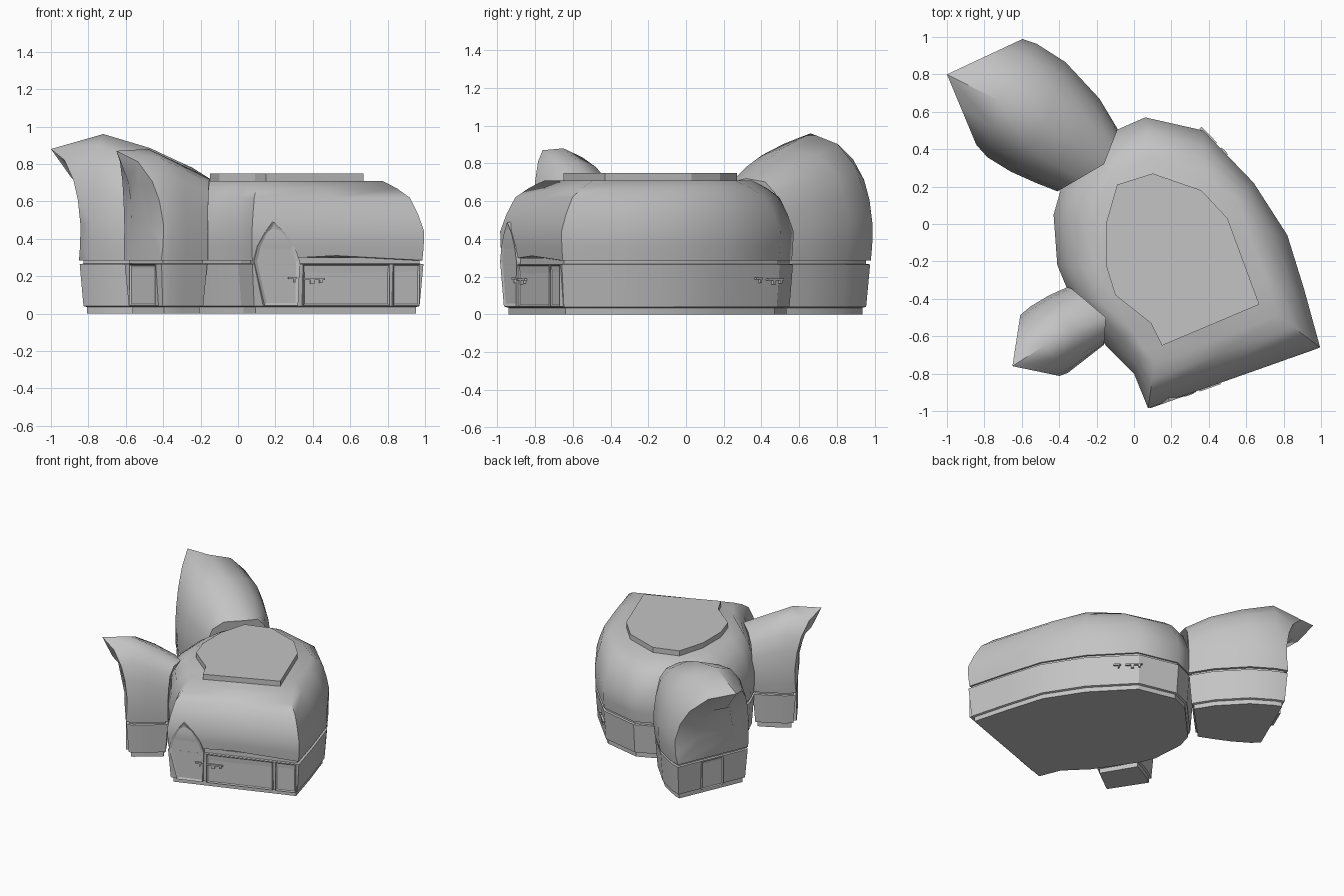
import bpy, bmesh
from math import radians
from mathutils import Vector

cube = bpy.data.objects.get("Cube")
if cube:
    bpy.data.objects.remove(cube, do_unlink=True)

grey = bpy.data.materials.new("plain_grey")
grey.use_nodes = True
colour = (0.55, 0.55, 0.55, 1)
grey.diffuse_color = colour
grey.node_tree.nodes["Principled BSDF"].inputs["Base Color"].default_value = colour


def finish(name, bm, angle=None):
    bmesh.ops.recalc_face_normals(bm, faces=bm.faces)
    mesh = bpy.data.meshes.new(name)
    bm.to_mesh(mesh)
    bm.free()
    mesh.materials.append(grey)
    ob = bpy.data.objects.new(name, mesh)
    bpy.context.collection.objects.link(ob)
    if angle:
        bpy.ops.object.select_all(action='DESELECT')
        ob.select_set(True)
        bpy.context.view_layer.objects.active = ob
        bpy.ops.object.shade_smooth_by_angle(angle=radians(angle))


def loft(name, rings, angle=None):
    """Skin a list of closed rings and cap both ends."""
    bm = bmesh.new()
    loops = [[bm.verts.new(p) for p in ring] for ring in rings]
    n = len(loops[0])
    for a, b in zip(loops, loops[1:]):
        for i in range(n):
            j = (i + 1) % n
            bm.faces.new((a[i], a[j], b[j], b[i]))
    bm.faces.new(loops[0])
    bm.faces.new(loops[-1])
    finish(name, bm, angle)


def inset(outline, d):
    """Move a counter-clockwise outline inwards by d."""
    pts = [Vector(p) for p in outline]
    out = []
    for i, p in enumerate(pts):
        a = (p - pts[i - 1]).normalized()
        b = (pts[(i + 1) % len(pts)] - p).normalized()
        na, nb = Vector((-a.y, a.x)), Vector((-b.y, b.x))
        out.append(p + (na + nb) * d / max(0.6, 1 + na.dot(nb)))
    return out


def wall(name, outline):
    """Plinth, lower wall and the shadow groove above it."""
    steps = ((0, .035), (.035, .035), (.04, .02), (.265, .003), (.267, .02), (.30, .02))
    loft(name, [[(p.x, p.y, z) for p in inset(outline, d)] for z, d in steps], 20)


def panel(name, profile, start, end, out=0.008, deep=0.03, rim=0.012):
    """Plate with a recessed field, drawn along the line start-end."""
    a, b = Vector((*start, 0)), Vector((*end, 0))
    u = (b - a).normalized()
    n = Vector((u.y, -u.x, 0))
    bm = bmesh.new()
    front = [bm.verts.new(a + u * s + n * out + Vector((0, 0, z))) for s, z in profile]
    back = [bm.verts.new(v.co - n * (out + deep)) for v in front]
    face = bm.faces.new(front)
    bm.faces.new(back[::-1])
    for i in range(len(front)):
        bm.faces.new((front[i - 1], front[i], back[i], back[i - 1]))
    bm.normal_update()
    bmesh.ops.inset_region(bm, faces=[face], thickness=rim, depth=-0.007)
    finish(name, bm)


def rect(s0, s1, z0=.042, z1=.262):
    return [(s0, z0), (s1, z0), (s1, z1), (s0, z1)]


# Main hall: widest outline and the matching rim of the flat roof
outer = [(.075, -.985), (.53, -.825), (.995, -.66), (.91, -.35), (.82, -.06), (.64, .22),
         (.37, .50), (.06, .57), (-.10, .50), (-.39, .19), (-.43, .05), (-.41, -.22),
         (-.36, -.34), (-.15, -.65), (0, -.80)]
rim = [(.11, -.75), (.44, -.62), (.77, -.49), (.70, -.28), (.63, -.07), (.55, .13),
       (.38, .26), (.08, .35), (-.11, .28), (-.18, .14), (-.20, 0), (-.20, -.25),
       (-.16, -.44), (0, -.58), (.05, -.66)]
wall("main_wall", outer)
rings = []
for z, t in ((.285, .04), (.36, .01), (.44, 0), (.53, .14), (.62, .34), (.67, .65), (.71, 1)):
    rings.append([(*Vector(a).lerp(Vector(b), t), z + (.025 if z < .3 and i == 1 else 0))
                  for i, (a, b) in enumerate(zip(outer, rim))])
loft("main_dome", rings, 45)

# Flat slab on the roof
slab = [(.15, -.65), (.67, -.43), (.50, .03), (.36, .18), (.10, .27), (-.09, .21),
        (-.15, 0), (-.15, -.22), (-.10, -.38), (.09, -.53)]
loft("roof_slab", [[(x, y, z) for x, y in slab] for z in (.69, .75)])


# Vaulted wings: each section is left foot, ridge point, right foot, inside to tip
def wing(name, sections):
    pointed = ((0, 0), (-.04, .14), (-.05, .32), (.04, .54), (.2, .72), (.52, .9))
    full = ((0, 0), (-.03, .14), (-.04, .34), (.02, .6), (.15, .82), (.45, .96))
    rings = []
    for k, (left, ridge, right) in enumerate(sections):
        top = Vector(ridge[:2])
        mix = k / (len(sections) - 1)
        sides = []
        for foot in (left, right):
            side = []
            for a, b in zip(full, pointed):
                t, g = Vector(a).lerp(Vector(b), mix)
                side.append((*Vector(foot).lerp(top, t), .285 + (ridge[2] - .285) * g))
            sides.append(side)
        rings.append(sides[0] + [ridge] + sides[1][::-1])
    # Gently rounded end wall
    end = [Vector(p) for p in rings[-1]]
    centre = sum(end, Vector()) / len(end)
    rings.append([p.lerp(centre, .5) for p in end])
    loft(name + "_vault", rings, 55)
    wall(name + "_wall", [s[0] for s in sections[::-1]] + [s[2] for s in sections])


wing("back_wing", [
    ((-.40, .18), (-.16, .32, .72), (-.09, .50)),
    ((-.52, .23), (-.31, .42, .81), (-.19, .66)),
    ((-.65, .29), (-.47, .52, .885), (-.37, .85)),
    ((-.78, .37), (-.72, .66, .96), (-.53, .95)),
    ((-.85, .44), (-1.0, .80, .88), (-.615, .98))])
wing("side_wing", [
    ((-.16, -.64), (-.15, -.50, .72), (-.34, -.34)),
    ((-.28, -.73), (-.33, -.57, .81), (-.45, -.39)),
    ((-.36, -.79), (-.48, -.65, .88), (-.55, -.45)),
    ((-.41, -.81), (-.65, -.76, .87), (-.61, -.50))])

# Pointed entrance and the wall panels beside it
start, end = outer[0], outer[2]
panel("main_door", [(.07, .042), (.26, .042), (.27, .28), (.24, .36), (.19, .43),
                    (.12, .49), (.07, .43), (.03, .36), (.01, .28)], start, end, .004, .06, .02)
panel("front_panel", rect(.29, .78), start, end, .001)
panel("corner_panel", rect(.80, .95), start, end, .001)

# End panels of the wings
panel("back_wing_door", rect(.20, .38), (-.615, .98), (-.85, .44), .002)
panel("side_wing_door", rect(.06, .31), (-.61, -.50), (-.41, -.81), .002)


# Small branching wall fittings
def fitting(name, start, end, mid):
    a, b = Vector((*start, 0)), Vector((*end, 0))
    u = (b - a).normalized()
    n = Vector((u.y, -u.x, 0))
    bm = bmesh.new()
    for s, z, w, h in ((-.07, .19, .05, .01), (.05, .185, .12, .01),
                       (.04, .17, .02, .025), (.09, .175, .015, .025), (-.06, .18, .01, .03)):
        c = a + u * (mid + s) + Vector((0, 0, z))
        for v in bmesh.ops.create_cube(bm, size=1)["verts"]:
            v.co = c + u * v.co.x * w + n * v.co.y * .016 + Vector((0, 0, v.co.z * h))
    finish(name, bm)


fitting("front_fitting", start, end, .30)
fitting("back_fitting", outer[5], outer[6], .30)
